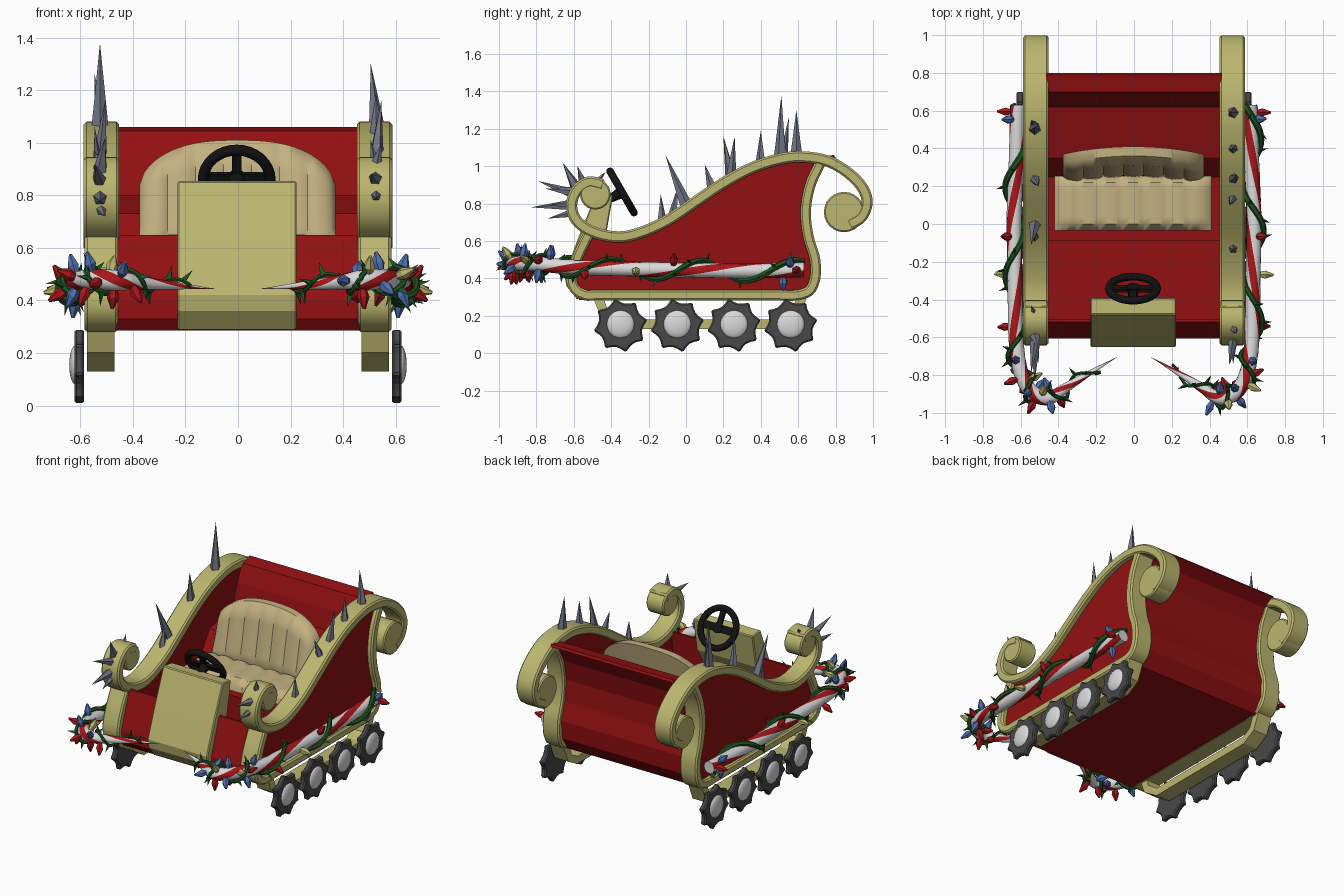
import bpy, bmesh, math, random
from mathutils import Vector, Matrix

if "Cube" in bpy.data.objects:
    bpy.data.objects.remove(bpy.data.objects["Cube"])

random.seed(4)


def colour(name, r, g, b):
    m = bpy.data.materials.new(name)
    m.diffuse_color = (r, g, b, 1)
    m.use_nodes = True
    m.node_tree.nodes["Principled BSDF"].inputs["Base Color"].default_value = m.diffuse_color
    return m


GOLD = colour("gold", .50, .47, .16)
RED = colour("deep red", .29, .005, .006)
TAN = colour("tan leather", .55, .44, .22)
BLACK = colour("black", .006, .006, .006)
TYRE = colour("dark grey", .065, .065, .068)
WHITE = colour("white", .70, .70, .70)
STEEL = colour("steel", .17, .18, .24)
GREEN = colour("green", .012, .085, .014)
BLUE = colour("blue", .08, .16, .44)
BRIGHT = colour("bright red", .40, .008, .01)


def finish(name, bm, *mats, bevel=0, smooth=None):
    bmesh.ops.recalc_face_normals(bm, faces=bm.faces)
    me = bpy.data.meshes.new(name)
    bm.to_mesh(me)
    bm.free()
    ob = bpy.data.objects.new(name, me)
    bpy.context.collection.objects.link(ob)
    for m in mats:
        me.materials.append(m)
    if bevel:
        mod = ob.modifiers.new("bevel", "BEVEL")
        mod.width, mod.segments, mod.limit_method = bevel, 1, 'ANGLE'
        mod.angle_limit = math.radians(50)
    if smooth:
        bpy.ops.object.select_all(action='DESELECT')
        ob.select_set(True)
        bpy.context.view_layer.objects.active = ob
        bpy.ops.object.shade_smooth_by_angle(angle=math.radians(smooth))
    return ob


def spline(pts, n=5):
    """Catmull-Rom curve through the points."""
    P = [Vector(p) for p in pts]
    P = [P[0] * 2 - P[1]] + P + [P[-1] * 2 - P[-2]]
    out = []
    for a, b, c, d in zip(P, P[1:], P[2:], P[3:]):
        for k in range(n):
            t = k / n
            out.append(.5 * (2 * b + (c - a) * t + (2 * a - 5 * b + 4 * c - d) * t * t
                             + (3 * b - a - 3 * c + d) * t ** 3))
    return out + [P[-2]]


def prism(name, yz, x0, x1, mat, **kw):
    """Side profile extruded along x."""
    bm = bmesh.new()
    f = bm.faces.new([bm.verts.new((x0, y, z)) for y, z in yz])
    new = bmesh.ops.extrude_face_region(bm, geom=[f])["geom"]
    bmesh.ops.translate(bm, vec=(x1 - x0, 0, 0), verts=[g for g in new if isinstance(g, bmesh.types.BMVert)])
    return finish(name, bm, mat, **kw)


def band(name, path, h, x0, x1, mat, **kw):
    """Flat strip of half thickness h following a side path."""
    left, right = [], []
    for i, p in enumerate(path):
        t = (path[min(i + 1, len(path) - 1)] - path[max(i - 1, 0)]).normalized()
        n = Vector((-t.y, t.x)) * h
        left.append(p + n)
        right.append(p - n)
    bm = bmesh.new()
    rings = [[bm.verts.new((x, *q)) for x, q in ((x0, a), (x1, a), (x1, b), (x0, b))]
             for a, b in zip(left, right)]
    for r, s in zip(rings, rings[1:]):
        for j in range(4):
            bm.faces.new((r[j], r[(j + 1) % 4], s[(j + 1) % 4], s[j]))
    bm.faces.new(rings[0])
    bm.faces.new(rings[-1])
    return finish(name, bm, mat, **kw)


def cone(bm, base, tip, r1, r2=0, n=4, idx=0):
    base, tip = Vector(base), Vector(tip)
    d = tip - base
    M = Matrix.Translation((base + tip) / 2) @ d.to_track_quat('Z', 'Y').to_matrix().to_4x4()
    vs = bmesh.ops.create_cone(bm, cap_ends=True, segments=n, radius1=r1, radius2=r2,
                               depth=d.length, matrix=M)["verts"]
    for f in {f for v in vs for f in v.link_faces}:
        f.material_index = idx


def frame(path, i):
    t = (path[min(i + 1, len(path) - 1)] - path[max(i - 1, 0)]).normalized()
    a = t.cross(Vector((0, 0, 1))).normalized()
    return a, a.cross(t)


def tube(name, path, radius, sides, mats, twist=0, rule=lambda j: 0):
    bm, rings = bmesh.new(), []
    for i, p in enumerate(path):
        a, b = frame(path, i)
        r = radius(i / (len(path) - 1))
        angs = [2 * math.pi * j / sides + twist * i for j in range(sides)]
        rings.append([bm.verts.new(p + (a * math.cos(q) + b * math.sin(q)) * r) for q in angs])
    for r, s in zip(rings, rings[1:]):
        for j in range(sides):
            f = bm.faces.new((r[j], r[(j + 1) % sides], s[(j + 1) % sides], s[j]))
            f.material_index = rule(j)
    bm.faces.new(rings[0])
    bm.faces.new(rings[-1])
    return finish(name, bm, *mats, smooth=50)


# Side paths (y, z): scrolled top rail and the trim below it
front_curl = [(-.44, .90), (-.52, .915), (-.585, .87), (-.612, .79), (-.585, .71), (-.50, .65)]
top_edge = [(-.37, .622), (-.25, .643), (-.1, .71), (.05, .81), (.2, .91), (.35, .99), (.5, 1.038), (.62, 1.05)]
rear_curl = [(.75, 1.03), (.86, .97), (.94, .89), (.968, .81), (.94, .73), (.87, .685)]
rail = spline(front_curl + top_edge + rear_curl)
lower = spline([(.72, 1.02), (.665, .90), (.64, .76), (.655, .62), (.69, .5), (.685, .38), (.62, .315), (.4, .31),
                (-.4, .31), (-.55, .315), (-.61, .38), (-.585, .5), (-.52, .64)])
outline = spline(top_edge) + lower

for s, side in ((1, "right"), (-1, "left")):
    # Gold frame, scroll ends and red side panel
    band(side + "_top_rail", rail, .03, s * .453, s * .587, GOLD, bevel=.01, smooth=30)
    band(side + "_lower_trim", lower, .028, s * .456, s * .583, GOLD, bevel=.01, smooth=30)
    for nm, y, z, r in (("front", -.485, .85, .082), ("rear", .845, .755, .108)):
        bm = bmesh.new()
        cone(bm, (s * .455, y, z), (s * .585, y, z), r, r, 24)
        finish(f"{side}_{nm}_scroll", bm, GOLD, bevel=.008, smooth=30)
    prism(side + "_panel", outline, s * .46, s * .55, RED)

    # Undercarriage runner
    runner = [Vector(p) for p in ((-.47, .30), (-.44, .22), (-.34, .155), (.5, .155), (.58, .20), (.62, .30))]
    band(side + "_runner", runner, .026, s * .47, s * .575, GOLD)

    # Toothed wheels with domed hubs
    for k in range(4):
        y = -.35 + .3033 * k
        ring = []
        for i in range(32):
            r = (.147, .125, .118, .125)[i % 4]
            a = 2 * math.pi * i / 32 + .2
            ring.append((y + r * math.cos(a), .149 + r * math.sin(a)))
        prism(f"{side}_wheel_{k}", ring, s * .585, s * .622, TYRE, bevel=.008)
        bm = bmesh.new()
        bmesh.ops.create_uvsphere(bm, u_segments=20, v_segments=10, radius=1,
                                  matrix=Matrix.Translation((s * .618, y, .155)) @ Matrix.Diagonal((.024, .075, .075, 1)))
        finish(f"{side}_hub_{k}", bm, WHITE, smooth=60)

    # Striped rope tapering to a point at the front
    path = spline([(s * x, y, z) for x, y, z in (
        (.615, .63, .445), (.625, .3, .44), (.635, 0, .445), (.63, -.3, .45), (.625, -.6, .46), (.6, -.78, .475),
        (.54, -.89, .48), (.45, -.92, .475), (.35, -.86, .465), (.22, -.78, .455), (.09, -.705, .445))], 9)
    n = len(path) - 1
    thick = lambda t: .04 if t < .68 else .04 * max(.03, (1 - t) / .32)
    tube(side + "_rope", path, thick, 12, (WHITE, BRIGHT), s * .16, lambda j: 1 if j % 6 < 2 else 0)

    # Vine winding round the rope, with thorny leaves
    vine, leaves = [], bmesh.new()
    for i in range(3 * n - 20):
        q = i / 3
        k = int(q)
        p = path[k].lerp(path[k + 1], q - k)
        a, b = frame(path, k)
        ang = s * (q * .44 + 1)
        out = a * math.cos(ang) + b * math.sin(ang)
        p = p + out * (thick(q / n) + .012)
        vine.append(p)
        if i % 8 == 4:
            w = Vector([random.uniform(-.6, .6) for _ in range(3)])
            cone(leaves, p, p + (out + w).normalized() * .055, .014, 0, 3)
    tube(side + "_vine", vine, lambda t: .018 * (1 - .6 * t), 6, (GREEN,))
    finish(side + "_leaves", leaves, GREEN)

    # Coloured bulbs, clustered at the rear end and the front bend
    bulbs = bmesh.new()
    spots = [1, 2, 3, 20, 26, 34] + [42, 45, 47, 49, 51, 53, 55, 57, 59, 61, 63, 65, 67]
    for c, i in enumerate(spots):
        a, b = frame(path, i)
        ang = c * 2.4
        d = (a * math.cos(ang) + b * math.sin(ang)).normalized()
        if d.x * s < -.2 and i < 48:
            d.x = -d.x
        base = path[i] + d * .03
        mid = base + d * .035
        col = (1, 0, 0, 1, 2)[c % 5]
        cone(bulbs, base, mid, .014, .024, 6, col)
        cone(bulbs, mid, mid + d * .045, .024, .006, 6, col)
    finish(side + "_bulbs", bulbs, BLUE, BRIGHT, GOLD)


# Steel spikes on the rails: base y, z, tip y, z, radius
def spikes(name, x, rows):
    bm = bmesh.new()
    for k, (y0, z0, y1, z1, r) in enumerate(rows):
        cone(bm, (x, y0, z0), (x + .02 * (k % 3 - 1), y1, z1), r, 0, 5)
    finish(name, bm, STEEL)


spikes("left_spikes", -.525, [
    (.52, 1.05, .55, 1.26, .025), (.505, 1.04, .51, 1.38, .036), (.24, .94, .20, 1.16, .03), (-.0, .79, -.11, 1.06, .035),
    (-.07, .74, -.04, .90, .025), (-.59, .89, -.66, 1.02, .03), (-.60, .85, -.79, .92, .03),
    (-.62, .79, -.83, .78, .03), (-.60, .75, -.74, .72, .025), (-.48, .91, -.43, .97, .02)])
spikes("right_spikes", .525, [
    (.59, 1.06, .59, 1.30, .033), (.40, 1.01, .40, 1.19, .03), (.24, .94, .26, 1.16, .03), (.14, .88, .10, 1.01, .028),
    (-.13, .70, -.135, .85, .028), (-.55, .91, -.58, 1.0, .025), (-.60, .86, -.75, .88, .03), (-.61, .80, -.74, .79, .025)])

# Red tub: front wall, floor, bench and curved back
back = [(.655, .62), (.64, .76), (.665, .90), (.72, 1.0), (.80, 1.045), (.79, 1.06), (.70, 1.045),
        (.65, .93), (.62, .80), (.35, .73), (.25, .58)]
prism("tub", [(-.52, .65), (-.605, .40), (-.605, .33), (-.57, .285), (.62, .285), (.685, .38), (.69, .5)] + back
      + [(-.09, .57), (-.09, .36), (-.52, .36), (-.505, .65)], -.465, .465, RED)

# Front console
prism("console", [(-.58, .285), (-.64, .36), (-.65, .42), (-.575, .62), (-.48, .855), (-.39, .845), (-.43, .62),
                  (-.50, .5)], -.23, .222, GOLD, bevel=.006)


# Fluted cushions: front and back surface from a (u, v) grid
def cushion(name, place, cols=42, rows=8):
    bm = bmesh.new()
    grid = [[[bm.verts.new(place(i / cols, j / rows, k)) for j in range(rows + 1)]
             for i in range(cols + 1)] for k in (0, 1)]
    for g in grid:
        for i in range(cols):
            for j in range(rows):
                bm.faces.new((g[i][j], g[i + 1][j], g[i + 1][j + 1], g[i][j + 1]))
    f, b = grid
    rim = ([(i, 0) for i in range(cols)] + [(cols, j) for j in range(rows)]
           + [(i, rows) for i in range(cols, 0, -1)] + [(0, j) for j in range(rows, 0, -1)])
    for (i, j), (k, l) in zip(rim, rim[1:] + rim[:1]):
        bm.faces.new((f[i][j], f[k][l], b[k][l], b[i][j]))
    return finish(name, bm, TAN, smooth=45)


def puff(u, v):
    edge = min(1, 9 * min(u, 1 - u, v, 1 - v)) ** .5
    return .03 * edge + .012 * edge * abs(math.sin(7 * math.pi * u)) ** .6


def backrest(u, v, k):
    x = -.375 + .745 * u
    top = .84 + .17 * (1 - abs(2 * u - 1) ** 2.6) ** .6
    y = .26 + .08 * v + .04 * (1 - (2 * u - 1) ** 2)
    return x, (y - .02 - puff(u, v) if k == 0 else y + .03), .58 + (top - .58) * v


def seat(u, v, k):
    return -.42 + .83 * u, -.035 + .29 * v, (.61 + puff(u, v) if k == 0 else .53)


cushion("backrest", backrest)
cushion("seat", seat)

# Steering wheel: rim, spokes, hub and column
tilt = Matrix.Translation((-.005, -.342, .862)) @ Matrix.Rotation(math.radians(-60), 4, 'X')
bpy.ops.mesh.primitive_torus_add(major_radius=.127, minor_radius=.021, major_segments=32, minor_segments=10)
rim = bpy.context.object
rim.name = "steering_rim"
rim.matrix_world = tilt
rim.data.materials.append(BLACK)
bpy.ops.object.shade_smooth_by_angle(angle=math.radians(60))
bm = bmesh.new()
cone(bm, (0, 0, -.08), (0, 0, .015), .02, .035, 12)
bmesh.ops.create_cube(bm, size=1, matrix=Matrix.Diagonal((.24, .05, .018, 1)))
bmesh.ops.create_cube(bm, size=1, matrix=Matrix.Translation((0, -.06, 0)) @ Matrix.Diagonal((.035, .12, .016, 1)))
bm.transform(tilt)
finish("steering_hub", bm, BLACK)
